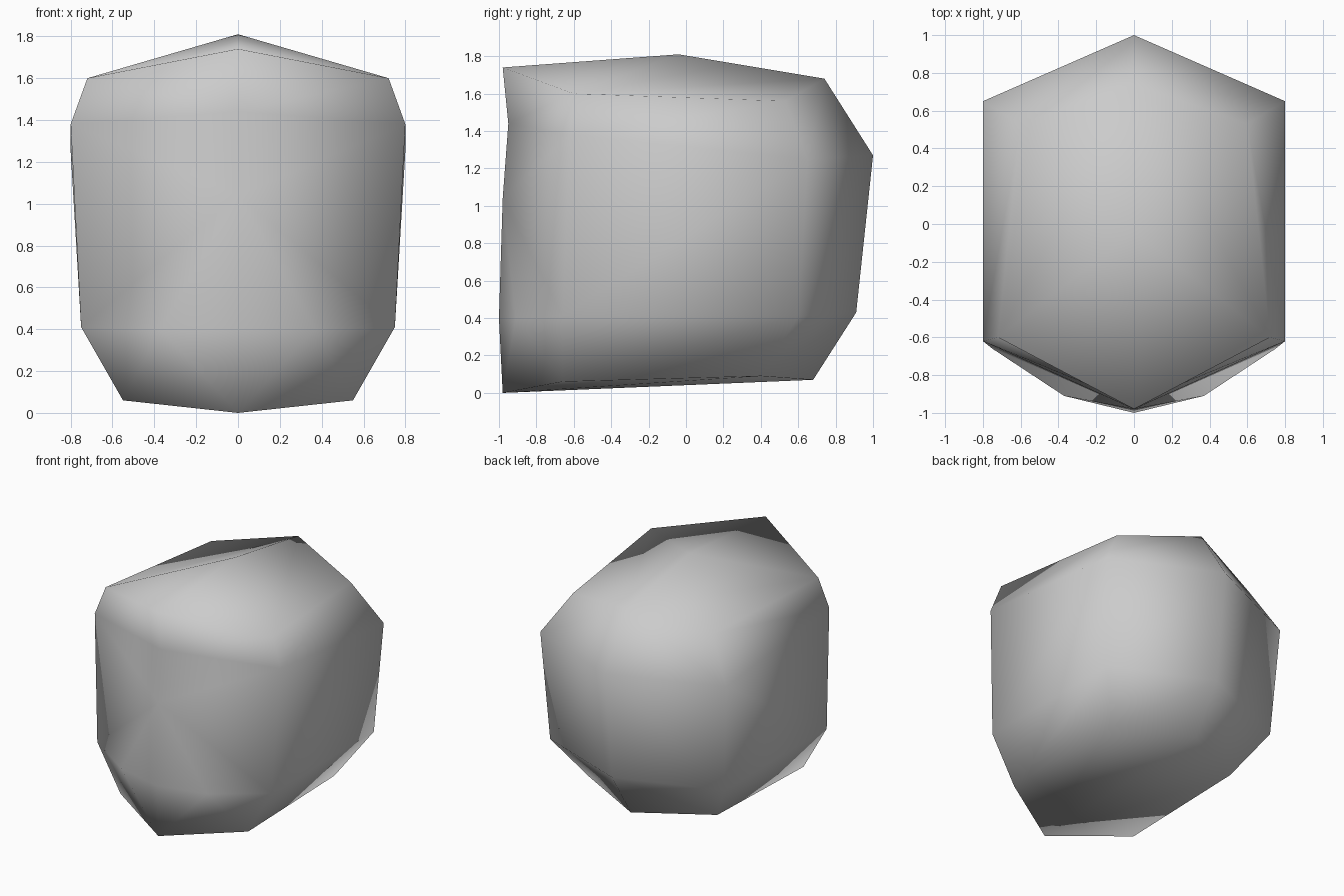
import bpy
import bmesh

cube = bpy.data.objects.get("Cube")
if cube:
    bpy.data.objects.remove(cube, do_unlink=True)

# One plain grey for the whole block
grey = bpy.data.materials.new("stone_grey")
grey.use_nodes = True
colour = (0.6, 0.6, 0.6, 1)
grey.diffuse_color = colour
grey.node_tree.nodes["Principled BSDF"].inputs["Base Color"].default_value = colour

# Vertical columns of the left half, each listed from bottom to top
front_mid = [(0, -0.98, 0), (0, -1, 0.4), (0, -0.95, 1.44), (0, -0.98, 1.74)]
front_side = [(0.55, -0.66, 0.06), (0.75, -0.66, 0.41), (0.8, -0.62, 1.38), (0.72, -0.6, 1.6)]
back_side = [(0.55, 0.4, 0.09), (0.75, 0.6, 0.41), (0.8, 0.65, 1.25), (0.6, 0.53, 1.56)]
back_mid = [(0, 0.68, 0.07), (0, 0.91, 0.43), (0, 1, 1.27), (0, 0.74, 1.68)]

bm = bmesh.new()


def add_column(points):
    return [bm.verts.new(p) for p in points]


fm, fs, bs, bk = [add_column(c) for c in (front_mid, front_side, back_side, back_mid)]
brow = bm.verts.new((0, -0.98, 1.04))
cheek = bm.verts.new((0.37, -0.91, 0.4))
crown = bm.verts.new((0, -0.04, 1.81))

# Side and back walls
for a, b in ((fs, bs), (bs, bk)):
    for i in range(3):
        bm.faces.new((a[i], b[i], b[i + 1], a[i + 1]))

# Front wall, creased around the middle point
for face in (
    (fm[0], fs[0], cheek, fm[1]),
    (fs[0], fs[1], cheek),
    (fm[1], cheek, brow),
    (cheek, fs[1], brow),
    (fs[1], fs[2], brow),
    (brow, fs[2], fm[2]),
    (fm[2], fs[2], fs[3], fm[3]),
):
    bm.faces.new(face)

# Crown and base
bm.faces.new((fm[3], fs[3], crown))
bm.faces.new((fs[3], bs[3], bk[3], crown))
bm.faces.new((fm[0], bk[0], bs[0], fs[0]))

# Mirror the half across the middle and weld the seam
geom = bm.verts[:] + bm.edges[:] + bm.faces[:]
bmesh.ops.mirror(bm, geom=geom, axis="X", merge_dist=0.001)
bmesh.ops.remove_doubles(bm, verts=bm.verts[:], dist=0.001)
bmesh.ops.recalc_face_normals(bm, faces=bm.faces[:])
for f in bm.faces:
    f.smooth = True

mesh = bpy.data.meshes.new("rounded_block")
bm.to_mesh(mesh)
bm.free()
mesh.materials.append(grey)
block = bpy.data.objects.new("rounded_block", mesh)
bpy.context.collection.objects.link(block)
